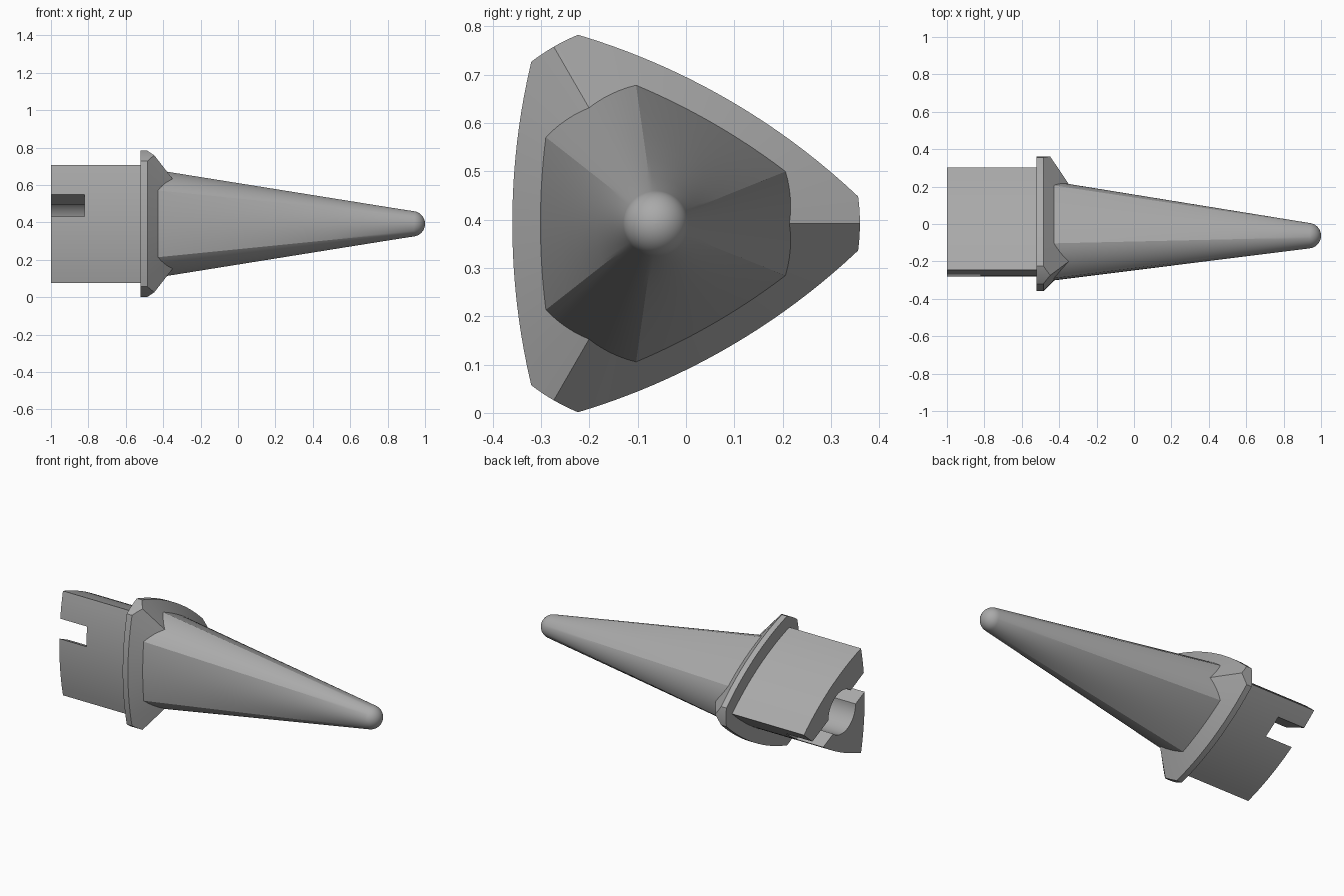
import bpy, bmesh, math

if "Cube" in bpy.data.objects:
    bpy.data.objects.remove(bpy.data.objects["Cube"])

CY, CZ = -0.0625, 0.392          # long axis position (runs along x)

grey = bpy.data.materials.new("mid_grey")
grey.diffuse_color = (0.4, 0.4, 0.4, 1)
grey.use_nodes = True
grey.node_tree.nodes["Principled BSDF"].inputs["Base Color"].default_value = grey.diffuse_color


def side_offset(t):
    """Angle from the nearest bulged side's normal (sides at 60, 180, 300 deg)."""
    return (t % math.radians(120)) - math.radians(60)


def radius(t, R, apothem, clip=9.0):
    """Polar radius of a three-sided curved triangle, clipped by a circle."""
    d, c = side_offset(t), R - apothem
    return min(clip, math.sqrt(R * R - (c * math.sin(d)) ** 2) - c * math.cos(d))


def angles(R, apothem, clip=None):
    """Angles round the section, with exact breaks where the corners are clipped."""
    c, lim, out = R - apothem, math.radians(60), []
    brk = lim
    if clip:
        brk = math.acos((R * R - clip * clip - c * c) / (2 * clip * c))
    for k in range(3):
        mid = math.radians(60 + 120 * k)
        out += [mid - brk + 2 * brk * i / 24 for i in range(24)]
        n = 12 if clip else 1
        out += [mid + brk + 2 * (lim - brk) * i / n for i in range(n)]
    return out


def loft(name, angs, rings):
    """Skin a list of rings; every ring is a function angle -> (x, r)."""
    bm = bmesh.new()
    rows = []
    for ring in rings:
        row = []
        for t in angs:
            x, r = ring(t)
            row.append(bm.verts.new((x, CY + r * math.cos(t), CZ + r * math.sin(t))))
        rows.append(row)
    n = len(angs)
    for a, b in zip(rows, rows[1:]):
        for i in range(n):
            j = (i + 1) % n
            bm.faces.new((a[i], a[j], b[j], b[i]))
    bm.faces.new(rows[0])
    bm.faces.new(rows[-1])
    bmesh.ops.recalc_face_normals(bm, faces=bm.faces)
    me = bpy.data.meshes.new(name)
    bm.to_mesh(me)
    bm.free()
    me.materials.append(grey)
    ob = bpy.data.objects.new(name, me)
    bpy.context.collection.objects.link(ob)
    return ob


def select(ob):
    bpy.ops.object.select_all(action='DESELECT')
    ob.select_set(True)
    bpy.context.view_layer.objects.active = ob


def cut(ob, cutter):
    mod = ob.modifiers.new("cut", 'BOOLEAN')
    mod.operation, mod.solver, mod.object = 'DIFFERENCE', 'EXACT', cutter
    select(ob)
    bpy.ops.object.modifier_apply(modifier=mod.name)
    bpy.data.objects.remove(cutter)


# Shank: plain curved-triangle prism
shank = loft("shank", angles(1.45, 0.217),
             [lambda t, x=x: (x, radius(t, 1.45, 0.217)) for x in (-1.0, -0.51)])

# Round bore in the shank's end
bpy.ops.mesh.primitive_cylinder_add(vertices=64, radius=0.13, depth=0.6,
                                    location=(-0.86, CY, CZ),
                                    rotation=(0, math.pi / 2, 0))
bore = bpy.context.object
bore.data.materials.append(grey)
cut(shank, bore)

# Tilted drive slot across the shank's end
bpy.ops.mesh.primitive_cube_add(size=1, location=(-0.96, CY, CZ),
                                rotation=(math.radians(-25), 0, 0))
slot = bpy.context.object
slot.scale = (0.28, 1.0, 0.11)
slot.data.materials.append(grey)
bpy.context.view_layer.update()
cut(shank, slot)

# Collar: curved triangle with clipped corners and a 45 degree front chamfer
R, AP, CLIP, EDGE = 1.45, 0.297, 0.4225, -0.485


def collar_edge(t):
    d, c = side_offset(t), R - AP
    r = radius(t, R, AP, CLIP)
    drop = R - math.hypot(r * math.sin(d), r * math.cos(d) + c)
    return EDGE + drop, r


collar = loft("collar", angles(R, AP, CLIP), [
    lambda t: (-0.52, radius(t, R, AP, CLIP)),
    collar_edge,
    lambda t: (EDGE + 0.155, radius(t, R - 0.155, AP - 0.155)),
])

# Tapered probe: clipped curved triangle blending into a round ball tip
X0, X1, R1, BALL = -0.42, 0.941, 0.0674, 0.068
BASE = (1.385, 0.238, 0.288)


def taper(t, x):
    f = (x - X0) / (X1 - X0)
    return x, radius(t, *BASE) * (1 - f) + R1 * f


rings = [lambda t, x=x: taper(t, x) for x in (-0.5, -0.42, -0.1, 0.2, 0.5, 0.75, X1)]
a0 = math.acos(R1 / BALL)
for i in range(1, 13):
    a = a0 + (math.pi / 2 - 0.01 - a0) * i / 12
    rings.append(lambda t, a=a: (1 - BALL + BALL * math.sin(a), BALL * math.cos(a)))
probe = loft("tapered_probe", angles(*BASE), rings)

# Smooth curved surfaces, keep crisp edges
for ob in (shank, collar, probe):
    select(ob)
    bpy.ops.object.shade_smooth_by_angle(angle=math.radians(20))
